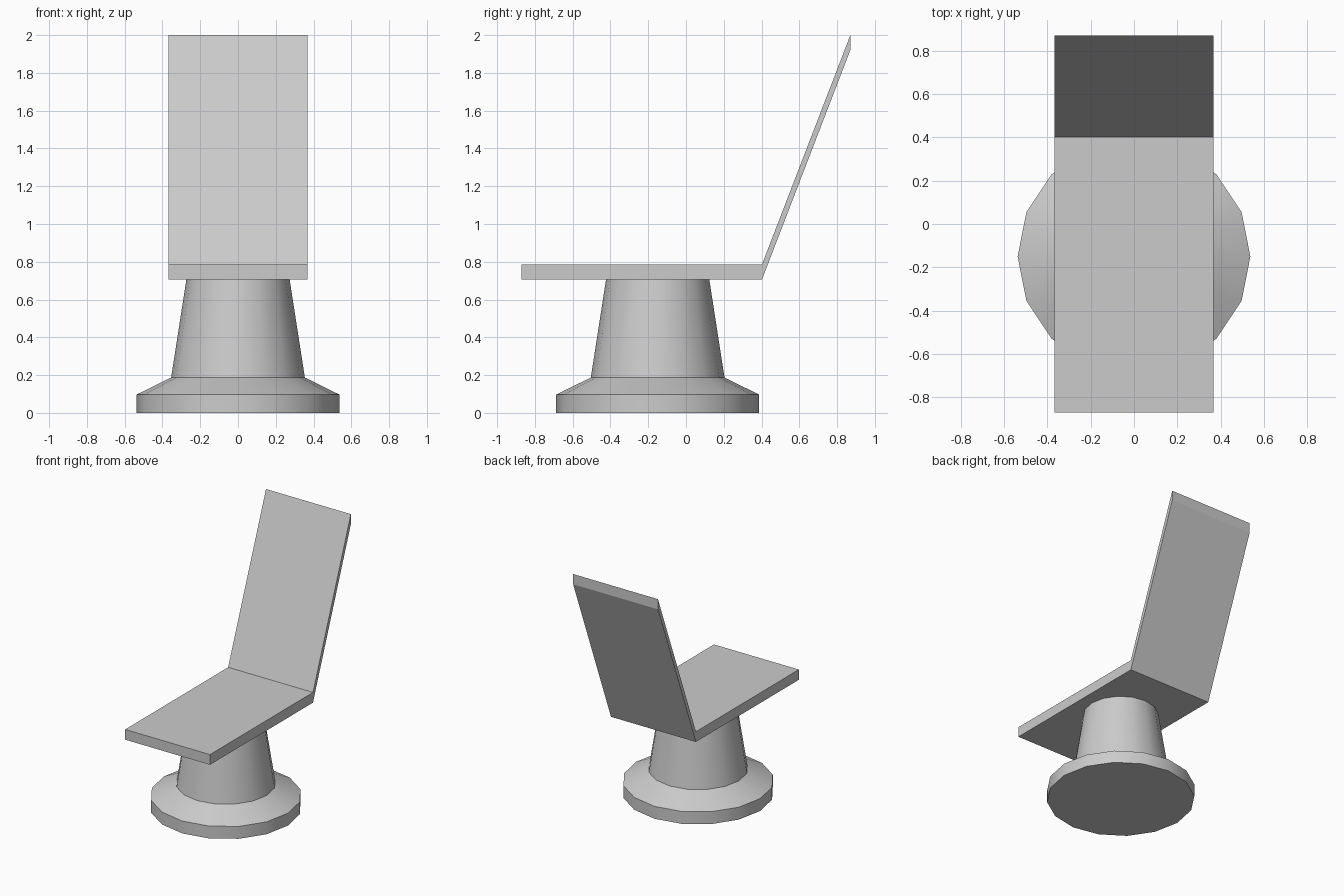
import bpy, bmesh, math
from mathutils import Vector

if "Cube" in bpy.data.objects:
    bpy.data.objects.remove(bpy.data.objects["Cube"])


def make_object(name, bm):
    bmesh.ops.recalc_face_normals(bm, faces=bm.faces)
    mesh = bpy.data.meshes.new(name)
    bm.to_mesh(mesh)
    bm.free()
    obj = bpy.data.objects.new(name, mesh)
    bpy.context.collection.objects.link(obj)
    return obj


def lathe(name, profile, centre_y, sides):
    bm = bmesh.new()
    rings = []
    for r, z in profile:
        rings.append([bm.verts.new((r * math.cos(2 * math.pi * i / sides),
                                    centre_y + r * math.sin(2 * math.pi * i / sides), z))
                      for i in range(sides)])
    for low, high in zip(rings, rings[1:]):
        for i in range(sides):
            j = (i + 1) % sides
            bm.faces.new((low[i], low[j], high[j], high[i]))
    bm.faces.new(rings[0][::-1])
    bm.faces.new(rings[-1])
    return make_object(name, bm)


# Pedestal: flared foot and tapered column, top sunk slightly into the seat
pedestal = lathe("pedestal",
                 [(0.537, 0), (0.537, 0.097), (0.354, 0.187), (0.272, 0.715)],
                 -0.15, 16)
bpy.ops.object.select_all(action='DESELECT')
pedestal.select_set(True)
bpy.context.view_layer.objects.active = pedestal
bpy.ops.object.shade_smooth_by_angle(angle=math.radians(24))

# Seat slab, with its rear face extruded along a slope to form the backrest
bm = bmesh.new()
bmesh.ops.create_cube(bm, size=1)
bmesh.ops.scale(bm, vec=(0.734, 1.272, 0.08), verts=bm.verts)
bmesh.ops.translate(bm, vec=(0, -0.234, 0.745), verts=bm.verts)
bm.faces.ensure_lookup_table()
rear = max(bm.faces, key=lambda f: f.calc_center_median().y)
result = bmesh.ops.extrude_discrete_faces(bm, faces=[rear])
bmesh.ops.translate(bm, vec=Vector((0, 0.468, 1.215)), verts=result["faces"][0].verts)
make_object("seat_and_backrest", bm)
